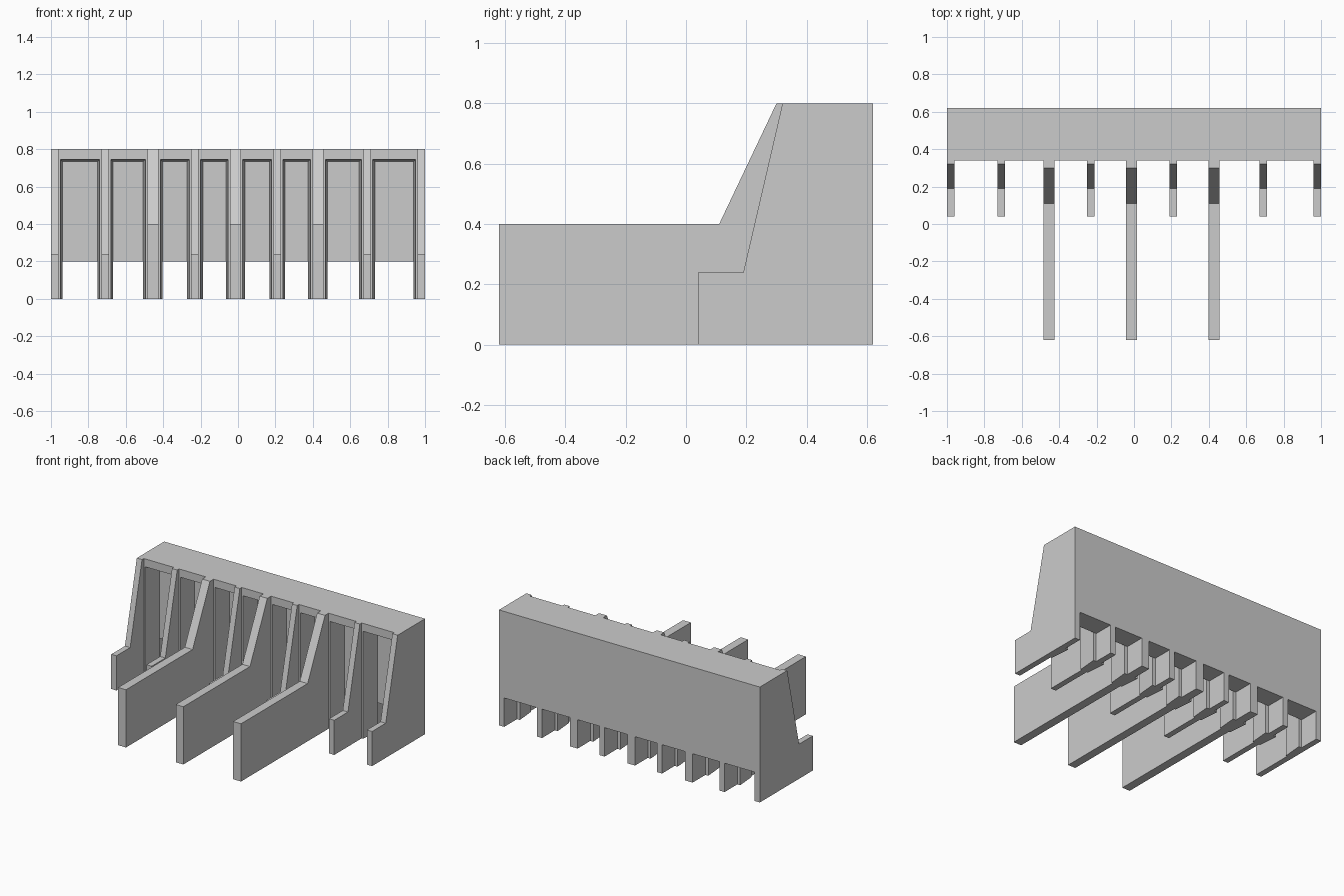
import bpy
import bmesh

cube = bpy.data.objects.get("Cube")
if cube:
    bpy.data.objects.remove(cube, do_unlink=True)

grey = bpy.data.materials.new("plain grey")
grey.use_nodes = True
colour = (0.6, 0.6, 0.6, 1)
grey.diffuse_color = colour
grey.node_tree.nodes["Principled BSDF"].inputs["Base Color"].default_value = colour

FACE, WALL, BACK = 0.34, 0.48, 0.62   # frame front, wall front, rear plane
TOP, SILL = 0.8, 0.2


def add_object(name, bm):
    bmesh.ops.recalc_face_normals(bm, faces=bm.faces)
    mesh = bpy.data.meshes.new(name)
    bm.to_mesh(mesh)
    bm.free()
    mesh.materials.append(grey)
    obj = bpy.data.objects.new(name, mesh)
    bpy.context.collection.objects.link(obj)
    return obj


def loft(bm, ring_a, ring_b):
    """Closed solid between two matching rings of points."""
    a = [bm.verts.new(p) for p in ring_a]
    b = [bm.verts.new(p) for p in ring_b]
    bm.faces.new(a)
    bm.faces.new(b)
    for i in range(len(a)):
        j = (i + 1) % len(a)
        bm.faces.new((a[i], a[j], b[j], b[i]))


def rib(bm, x0, x1, profile):
    loft(bm, [(x0, y, z) for y, z in profile], [(x1, y, z) for y, z in profile])


# Side profiles (y, z) of the buttress ribs
short = [(BACK, 0), (0.04, 0), (0.04, 0.24), (0.19, 0.24), (0.32, TOP), (BACK, TOP)]
long = [(BACK, 0), (-0.62, 0), (-0.62, 0.4), (0.11, 0.4), (0.3, TOP), (BACK, TOP)]

ribs = [(-1, -0.96, short), (-0.73, -0.69, short), (-0.485, -0.425, long),
        (-0.25, -0.21, short), (-0.043, 0.015, long), (0.19, 0.23, short),
        (0.397, 0.457, long), (0.67, 0.71, short), (0.96, 1, short)]


# Rear wall with a tapered door frame in every bay
def frame_ring(left, right, inset, y):
    a, b, head = left + inset, right - inset, TOP - 0.045 - inset
    return [(left, y, 0), (left, y, TOP), (right, y, TOP), (right, y, 0),
            (b, y, 0), (b, y, head), (a, y, head), (a, y, 0)]


bm = bmesh.new()
for (_, left, _), (right, _, _) in zip(ribs, ribs[1:]):
    loft(bm, frame_ring(left, right, 0.01, FACE), frame_ring(left, right, 0.022, WALL))
frames = add_object("bay_frames", bm)

bm = bmesh.new()
wall_profile = [(WALL, SILL), (WALL, TOP), (BACK, TOP), (BACK, SILL)]
rib(bm, -1, 1, wall_profile)
wall = add_object("wall_with_ribs", bm)

bm = bmesh.new()
for x0, x1, profile in ribs:
    rib(bm, x0, x1, profile)
buttresses = add_object("buttress_ribs", bm)

# Weld the parts into one clean solid
for part in (buttresses, frames):
    mod = wall.modifiers.new("weld_" + part.name, 'BOOLEAN')
    mod.operation = 'UNION'
    mod.solver = 'EXACT'
    mod.object = part
    part.hide_render = True

bpy.context.view_layer.update()
welded = bpy.data.meshes.new_from_object(
    wall.evaluated_get(bpy.context.evaluated_depsgraph_get()))
wall.modifiers.clear()
wall.data = welded
for part in (buttresses, frames):
    bpy.data.objects.remove(part, do_unlink=True)

# Dissolve seams between level faces
bm = bmesh.new()
bm.from_mesh(welded)
bmesh.ops.remove_doubles(bm, verts=bm.verts, dist=0.0005)
bmesh.ops.dissolve_limit(bm, angle_limit=0.01, verts=bm.verts, edges=bm.edges)
bm.to_mesh(welded)
bm.free()
